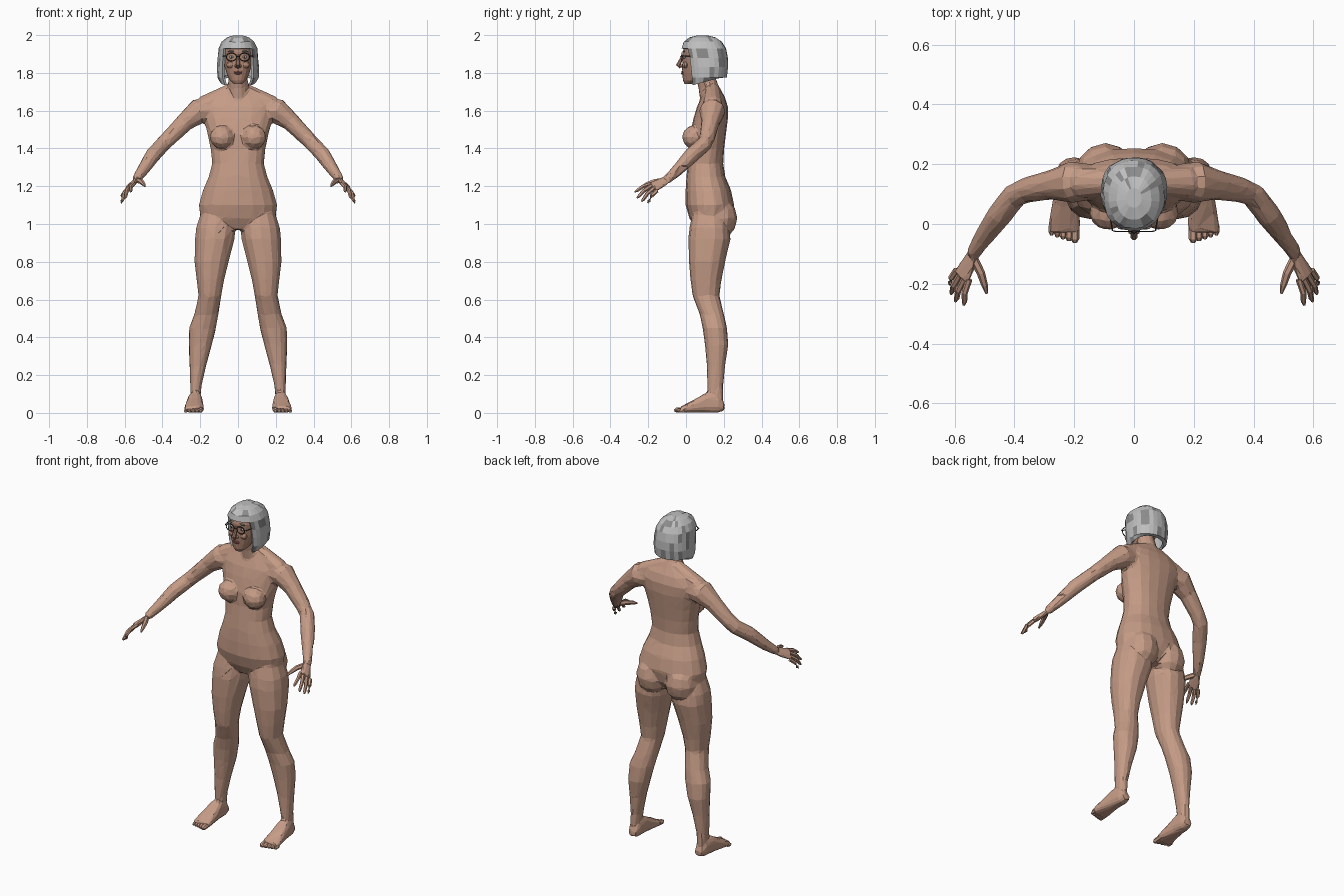
import bpy, bmesh, math, random
from mathutils import Matrix, Vector as V

random.seed(4)
if "Cube" in bpy.data.objects:
    bpy.data.objects.remove(bpy.data.objects["Cube"])


def material(name, r, g, b):
    m = bpy.data.materials.new(name)
    m.use_nodes = True
    m.diffuse_color = (r, g, b, 1)
    m.node_tree.nodes["Principled BSDF"].inputs["Base Color"].default_value = (r, g, b, 1)
    return m


SKIN = material("skin", .56, .33, .24)
FACE = material("face skin", .42, .23, .16)
HAIR = material("light grey hair", .52, .52, .52)
STREAK = material("dark grey hair", .26, .26, .26)
FRAME = material("dark frame", .03, .03, .035)
WHITE = material("eye white", .7, .67, .62)
IRIS = material("iris", .06, .035, .025)
LIPS = material("lips", .32, .11, .09)


def ring(c, a, b, n=12, power=.9):
    """Rounded oval around c, spanned by the half axes a and b."""
    out = []
    for i in range(n):
        t = 2 * math.pi * (i + .5) / n
        co, si = math.cos(t), math.sin(t)
        out.append(c + a * math.copysign(abs(co) ** power, co)
                   + b * math.copysign(abs(si) ** power, si))
    return out


def loft(bm, rings):
    rows = [[bm.verts.new(p) for p in r] for r in rings]
    n = len(rows[0])
    for lo, hi in zip(rows, rows[1:]):
        for i in range(n):
            j = (i + 1) % n
            bm.faces.new((lo[i], lo[j], hi[j], hi[i]))
    bm.faces.new(rows[0][::-1])
    bm.faces.new(rows[-1])


def level(z, x0, x1, y0, y1, n=14):
    """Horizontal oval from its extents."""
    return ring(V(((x0 + x1) / 2, (y0 + y1) / 2, z)),
                V(((x1 - x0) / 2, 0, 0)), V((0, (y1 - y0) / 2, 0)), n)


def upright(y, x0, x1, z0, z1):
    """Oval facing the front, from its extents."""
    return ring(V(((x0 + x1) / 2, y, (z0 + z1) / 2)),
                V(((x1 - x0) / 2, 0, 0)), V((0, 0, (z1 - z0) / 2)), 12, .75)


def tube(bm, pts, n=8, across=None, squash=1, side=1):
    """Tube through (x, y, z, radius) points."""
    ps = [V((p[0] * side, p[1], p[2])) for p in pts]
    rings = []
    for i, p in enumerate(ps):
        d = (ps[min(i + 1, len(ps) - 1)] - ps[max(i - 1, 0)]).normalized()
        a = V(across) if across else V((0, 1, 0) if abs(d.z) > .8 else (0, 0, 1))
        a.x *= side
        a = (a - d * a.dot(d)).normalized()
        r = pts[i][3]
        rings.append(ring(p, a * r, d.cross(a) * r * squash, n, 1))
    loft(bm, rings)


def ball(bm, c, size, seg=12):
    bmesh.ops.create_uvsphere(bm, u_segments=seg, v_segments=max(6, seg // 2), radius=1,
                              matrix=Matrix.Translation(c) @ Matrix.Diagonal((*size, 1)))


def finish(bm, name, *mats, mirror=False):
    bmesh.ops.recalc_face_normals(bm, faces=bm.faces)
    me = bpy.data.meshes.new(name)
    bm.to_mesh(me)
    bm.free()
    ob = bpy.data.objects.new(name, me)
    bpy.context.collection.objects.link(ob)
    for m in mats:
        me.materials.append(m)
    if mirror:
        ob.modifiers.new("mirror", "MIRROR").use_mirror_merge = False
    return ob


# Body: overlapping volumes fused into one faceted skin
TORSO = [(.97, .1, .05, .2), (1.03, .2, .018, .24), (1.1, .21, -.002, .255),
         (1.18, .187, -.002, .238), (1.25, .157, .002, .208), (1.32, .138, .01, .197),
         (1.4, .147, .02, .202), (1.48, .164, .022, .212), (1.56, .185, .04, .222),
         (1.62, .2, .058, .222), (1.67, .165, .08, .207), (1.7, .1, .09, .19),
         (1.73, .055, .085, .175)]
LEG = [(1.08, .03, .19, .04, .2), (.98, .012, .224, .018, .23), (.92, .016, .23, .012, .236),
       (.8, .048, .232, .015, .207), (.7, .073, .22, .024, .187), (.62, .088, .21, .035, .177),
       (.52, .103, .233, .073, .202), (.45, .115, .26, .088, .217), (.36, .138, .262, .1, .224),
       (.25, .168, .257, .11, .207), (.14, .193, .253, .113, .197), (.05, .2, .253, .118, .197)]
FOOT = [(.203, .2, .247, .012, .05), (.17, .19, .26, 0, .1), (.11, .187, .268, 0, .11),
        (.05, .182, .278, 0, .075), (0, .178, .287, 0, .048), (-.03, .183, .287, .002, .034)]
ARM = [(.14, .14, 1.6, .06), (.21, .14, 1.597, .07), (.28, .13, 1.54, .05),
       (.36, .113, 1.46, .043), (.4, .095, 1.42, .042), (.45, .03, 1.365, .042),
       (.5, -.04, 1.29, .033), (.54, -.1, 1.235, .024)]
PALM = [(.535, -.093, 1.238, .024), (.552, -.13, 1.218, .033), (.577, -.178, 1.195, .038)]
bm = bmesh.new()
loft(bm, [level(z, -w, w, f, b, 18) for z, w, f, b in TORSO])
tube(bm, [(0, .135, 1.66, .062), (0, .117, 1.73, .053), (0, .09, 1.82, .05)], 12)
for s in (1, -1):
    loft(bm, [level(z, *sorted((x0 * s, x1 * s)), f, b) for z, x0, x1, f, b in LEG])
    loft(bm, [upright(y, *sorted((x0 * s, x1 * s)), z0, z1) for y, x0, x1, z0, z1 in FOOT])
    tube(bm, ARM, 10, side=s)
    tube(bm, PALM, 10, (1, 1, -1), .45, s)
    tube(bm, [(.03, .14, 1.71, .04), (.18, .14, 1.625, .055)], 10, side=s)
    ball(bm, (.085 * s, .037, 1.46), (.066, .058, .062))
    ball(bm, (.095 * s, .175, 1.03), (.1, .097, .11))
body = finish(bm, "body", SKIN)
rm = body.modifiers.new("fuse", "REMESH")
rm.mode, rm.voxel_size = "VOXEL", .008
sm = body.modifiers.new("relax", "SMOOTH")
sm.factor, sm.iterations = .5, 6
dec = body.modifiers.new("facets", "DECIMATE")
dec.ratio, dec.use_symmetry, dec.symmetry_axis = .03, True, "X"
dg = bpy.context.evaluated_depsgraph_get()
baked = bpy.data.meshes.new_from_object(body.evaluated_get(dg), depsgraph=dg)
body.modifiers.clear()
body.data = baked

# Fingers and thumb
FINGERS = [((.552, -.185, 1.213), (.57, -.272, 1.17)), ((.567, -.182, 1.202), (.598, -.26, 1.138)),
           ((.583, -.172, 1.188), (.613, -.235, 1.12)), ((.594, -.155, 1.176), (.618, -.203, 1.112))]
bm = bmesh.new()
for base, tip in FINGERS:
    b, t = V(base), V(tip)
    mid = b.lerp(t, .5) + V((.006, -.002, .006))
    tube(bm, [(*b, .0115), (*mid, .0105), (*b.lerp(t, .85), .009), (*t, .004)], 6)
tube(bm, [(.537, -.115, 1.232, .015), (.512, -.165, 1.225, .014),
          (.5, -.205, 1.212, .011), (.493, -.232, 1.2, .005)], 6)
finish(bm, "fingers", SKIN, mirror=True)

# Toes
bm = bmesh.new()
for i in range(5):
    x, r = .198 + i * .0195, .015 - i * .0012
    reach = -.062 + .006 * i
    tube(bm, [(x, -.005, r + .003, r), (x, reach + .012, r, r), (x, reach, r * .8, r * .5)], 6)
finish(bm, "toes", SKIN, mirror=True)

# Head
HEAD = [(1.742, .022, -.008, .03), (1.76, .043, -.016, .08), (1.795, .06, -.019, .13),
        (1.835, .072, -.021, .155), (1.87, .077, -.018, .165), (1.91, .079, -.018, .17),
        (1.95, .072, -.003, .168), (1.98, .045, .03, .14)]
bm = bmesh.new()
loft(bm, [level(z, -w, w, f, b, 18) for z, w, f, b in HEAD])
finish(bm, "head", FACE)

# Nose with nostril wings, and cheeks
bm = bmesh.new()
tube(bm, [(0, -.014, 1.895, .008), (0, -.029, 1.865, .010),
          (0, -.041, 1.842, .013), (0, -.028, 1.828, .008)], 8)
for s in (1, -1):
    ball(bm, (.012 * s, -.024, 1.836), (.008, .01, .008), 8)
    ball(bm, (.04 * s, -.002, 1.842), (.022, .017, .018), 10)
finish(bm, "nose_and_cheeks", FACE)

# Lips
bm = bmesh.new()
ball(bm, (0, -.018, 1.805), (.024, .008, .004), 8)
ball(bm, (0, -.018, 1.797), (.02, .009, .005), 8)
finish(bm, "lips", LIPS)

# Eyes and brows
for name, mat, c, size in [("eyes", WHITE, (.034, -.008, 1.884), (.015, .009, .008)),
                           ("irises", IRIS, (.034, -.015, 1.884), (.006, .004, .006)),
                           ("brows", STREAK, (.036, -.011, 1.914), (.021, .007, .004))]:
    bm = bmesh.new()
    ball(bm, c, size, 10)
    finish(bm, name, mat, mirror=True)

# Glasses: rims, bridge and temples
bm = bmesh.new()
RIM = [(.035 + .027 * math.cos(k * math.pi / 8), -.025,
        1.884 + .021 * math.sin(k * math.pi / 8), .0025) for k in range(17)]
tube(bm, RIM, 5, (0, 1, 0))
tube(bm, [(0, -.03, 1.888, .0025), (.009, -.026, 1.887, .0025)], 5)
tube(bm, [(.061, -.025, 1.89, .0025), (.072, -.022, 1.89, .0025),
          (.086, .06, 1.888, .0025)], 5)
finish(bm, "glasses", FRAME, mirror=True)

# Hair: bobbed shell, open around the face, streaked
BOB = [(1.735, .095, .012, .19), (1.775, .11, .004, .215), (1.83, .111, -.004, .223),
       (1.88, .108, -.012, .222), (1.93, .102, -.022, .213), (1.965, .086, -.014, .193),
       (1.988, .058, .015, .16), (1.998, .025, .055, .12)]
N = 28
bm = bmesh.new()
loft(bm, [level(z, -w, w, f, b, N) for z, w, f, b in BOB])
bm.faces.ensure_lookup_table()
gap = []
for f in bm.faces:
    c = f.calc_center_median()
    if c.z < 1.738 or (c.z < 1.93 and c.y < .07 and abs(c.x) < .078):
        gap.append(f)
bmesh.ops.delete(bm, geom=gap, context="FACES")
for v in bm.verts:
    if v.co.z < 1.74:
        v.co.z = 1.728 + .27 * max(0, v.co.y - .01)
    elif v.co.z < 1.99:
        v.co += V((v.co.x, v.co.y - .1, 0)) * random.uniform(-.02, .02)
    if v.co.z > 1.95 and abs(v.co.x) < .012:
        v.co.z -= .004
for f in bm.faces:
    f.material_index = int(random.random() < .2)
hair = finish(bm, "hair", HAIR, STREAK)
so = hair.modifiers.new("thickness", "SOLIDIFY")
so.thickness, so.offset = .014, -1
